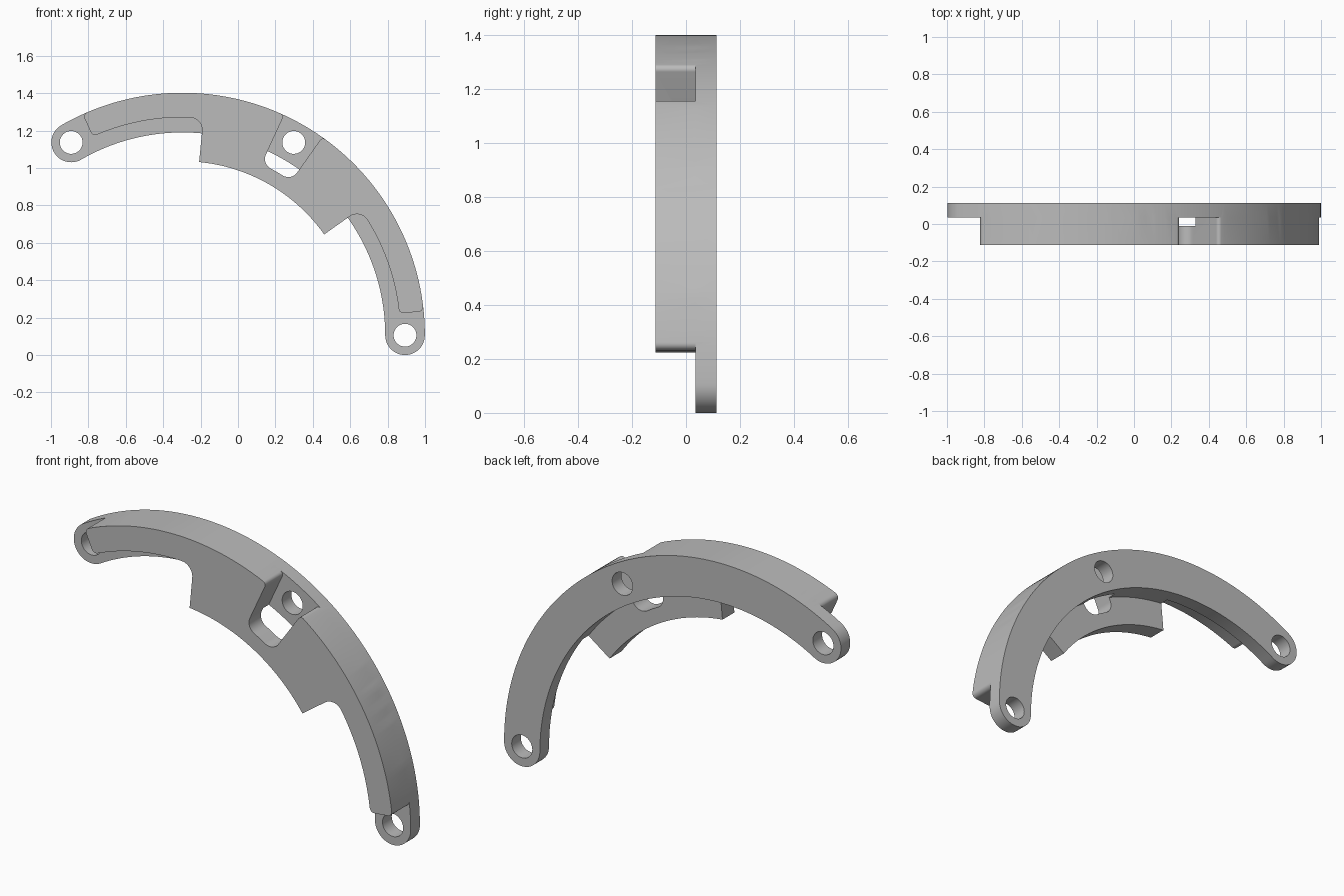
import bpy, bmesh
from math import sin, cos, pi, radians, degrees, floor, ceil

cube = bpy.data.objects.get("Cube")
if cube:
    bpy.data.objects.remove(cube, do_unlink=True)

# Main sizes: arc centre, middle radius, half width, depth planes
CX, CZ = -0.297, 0.106
MID, HALF = 1.19, 0.106
OUTER, INNER = MID + HALF, MID - HALF
FRONT, PAD_BACK, PLATE_FRONT, BACK = -0.113, -0.012, 0.035, 0.113
HOLE = 0.061

grey = bpy.data.materials.new("plain_grey")
grey.use_nodes = True
COLOUR = (0.5, 0.5, 0.5, 1)
grey.diffuse_color = COLOUR
grey.node_tree.nodes["Principled BSDF"].inputs["Base Color"].default_value = COLOUR


def polar(r, deg):
    return CX + r * cos(radians(deg)), CZ + r * sin(radians(deg))


def extrude(name, outline, y0, y1):
    """Extrude an x-z outline from y0 to y1."""
    bm = bmesh.new()
    face = bm.faces.new([bm.verts.new((x, y0, z)) for x, z in outline])
    moved = bmesh.ops.extrude_face_region(bm, geom=[face])["geom"]
    verts = [g for g in moved if isinstance(g, bmesh.types.BMVert)]
    bmesh.ops.translate(bm, verts=verts, vec=(0, y1 - y0, 0))
    bmesh.ops.recalc_face_normals(bm, faces=bm.faces)
    mesh = bpy.data.meshes.new(name)
    bm.to_mesh(mesh)
    bm.free()
    mesh.materials.append(grey)
    obj = bpy.data.objects.new(name, mesh)
    bpy.context.collection.objects.link(obj)
    return obj


def arc_outline(corners):
    """Outline of arcs and radial lines; corners are (radius, degrees, fillet)."""
    ends = []
    n = len(corners)
    for i, (r, a, f) in enumerate(corners):
        def toward(other):
            if other[0] == r:
                return 0, degrees(f / r) * (1 if other[1] > a else -1)
            return f * (1 if other[0] > r else -1), 0
        d0, d1 = toward(corners[i - 1]), toward(corners[(i + 1) % n])
        steps = 8 if f else 0
        pts = []
        for k in range(steps + 1):
            t = k / max(steps, 1) * pi / 2
            u, v = 1 - sin(t), 1 - cos(t)
            pts.append((r + d0[0] * u + d1[0] * v, a + d0[1] * u + d1[1] * v))
        ends.append(pts)
    path = []
    for i, pts in enumerate(ends):
        path += pts
        r, a0 = pts[-1]
        a1 = ends[(i + 1) % n][0][1]
        if corners[i][0] == corners[(i + 1) % n][0]:
            whole = range(floor(min(a0, a1)) + 1, ceil(max(a0, a1)))
            path += [(r, d) for d in (whole if a1 > a0 else reversed(whole))]
    return [polar(r, a) for r, a in path]


def circle(deg, radius, start=0, sweep=360, count=48):
    x, z = polar(MID, deg)
    angles = [radians(start + sweep * k / count) for k in range(count)]
    return [(x + radius * cos(t), z + radius * sin(t)) for t in angles]


def boolean(target, tool, operation):
    mod = target.modifiers.new(operation.lower(), "BOOLEAN")
    mod.operation, mod.solver, mod.object = operation, "EXACT", tool
    bpy.context.view_layer.objects.active = target
    bpy.ops.object.modifier_apply(modifier=mod.name)
    bpy.data.objects.remove(tool, do_unlink=True)


# Back plate: round-ended arc with three bolt holes
outline = [polar(OUTER, d) for d in range(120)] + circle(120, HALF, 120, 180, 24)
outline += [polar(INNER, d) for d in range(120, 0, -1)] + circle(0, HALF, 180, 180, 24)
bracket = extrude("arc_bracket", outline, PLATE_FRONT, BACK)
for deg in (0, 60, 120):
    boolean(bracket, extrude("hole_cutter", circle(deg, HOLE), 0, 0.2), "DIFFERENCE")

# Front body: rim with a wide central pad and a slot in front of the middle hole
RIM, PAD, SLOT = 1.165, 0.93, 1.008
body = extrude("front_body", arc_outline([
    (OUTER, 5.7, 0.025), (OUTER, 54.8, 0.02), (SLOT, 54.8, 0.055),
    (SLOT, 65.2, 0.055), (OUTER, 65.2, 0.02), (OUTER, 114.3, 0.025),
    (RIM, 114.3, 0.025), (RIM, 84.5, 0.07), (PAD, 84.5, 0),
    (PAD, 35.4, 0), (RIM, 35.4, 0.07), (RIM, 5.7, 0.025)]), FRONT, PLATE_FRONT)

# Relief behind the pad, inside the plate's inner edge
relief = extrude("relief_cutter", arc_outline([
    (INNER, 30, 0), (INNER, 90, 0), (0.8, 90, 0), (0.8, 30, 0)]), PAD_BACK, 0.1)
boolean(body, relief, "DIFFERENCE")

# Join into one solid and smooth the curved walls
boolean(bracket, body, "UNION")
bpy.ops.object.select_all(action="DESELECT")
bracket.select_set(True)
bpy.context.view_layer.objects.active = bracket
bpy.ops.object.shade_smooth_by_angle(angle=radians(30))
